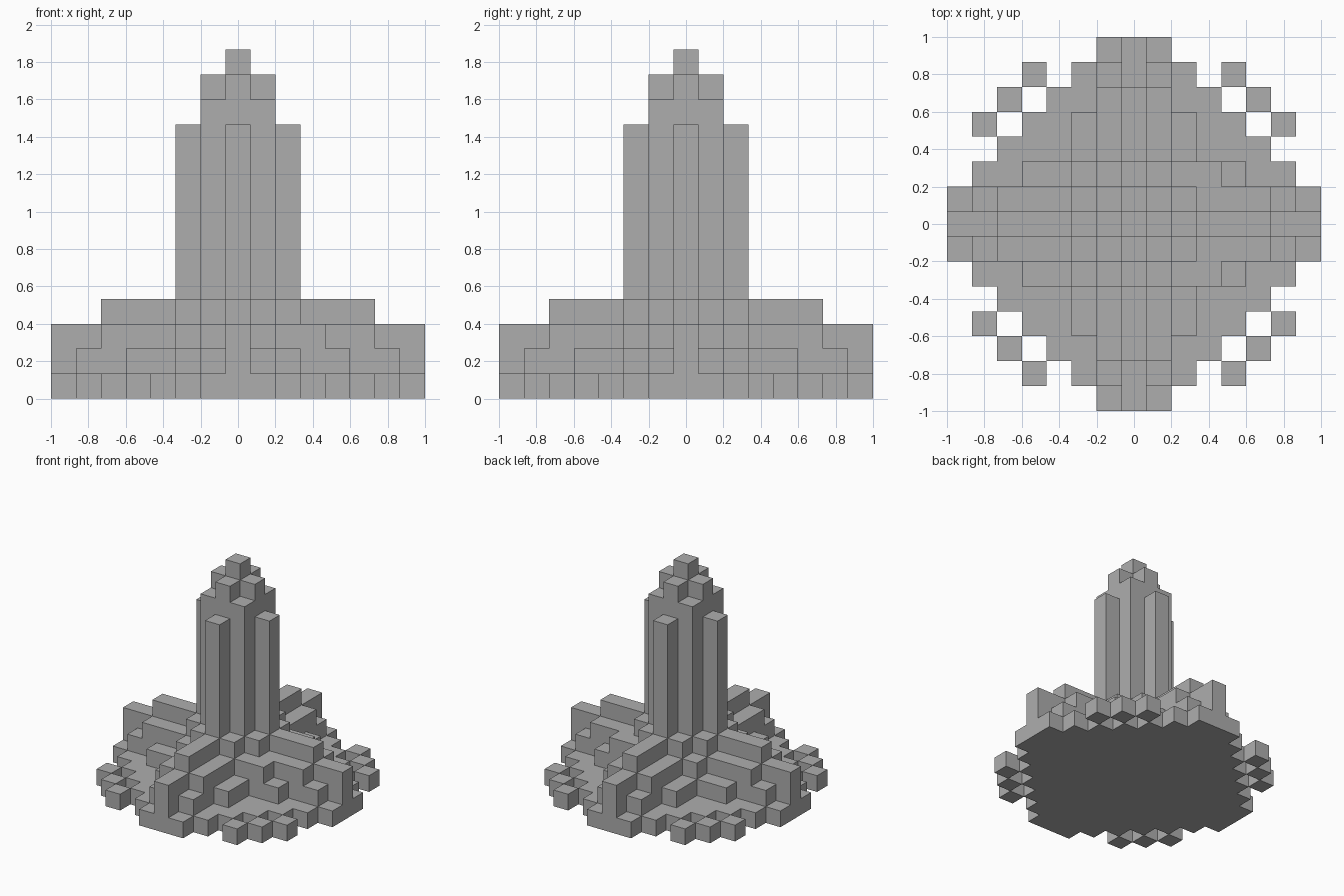
import bpy
import bmesh
from mathutils import Vector

old = bpy.data.objects.get("Cube")
if old:
    bpy.data.objects.remove(old, do_unlink=True)

UNIT = 2 / 15
solid = {}  # block cell -> part name

stone = bpy.data.materials.new("grey stone")
stone.use_nodes = True
stone.diffuse_color = (0.42, 0.42, 0.42, 1)
stone.node_tree.nodes["Principled BSDF"].inputs["Base Color"].default_value = (0.42, 0.42, 0.42, 1)


def stack(part, x, y, height):
    """Fill a column of blocks from the ground, keeping earlier parts."""
    for z in range(height):
        solid.setdefault((x, y, z), part)


def turn(x, y, quarter):
    for _ in range(quarter):
        x, y = -y, x
    return x, y


# Ground plate with a loose diagonal row of blocks at each corner
for x in range(-7, 8):
    for y in range(-7, 8):
        a, b = abs(x), abs(y)
        if a + b <= 8 or (a + b == 10 and min(a, b) >= 4):
            stack("ground_plate", x, y, 1)

# Tower: core, stepped crown, and a slim pilaster on each side
for x in range(-1, 2):
    for y in range(-1, 2):
        stack("tower", x, y, 14 - abs(x) - abs(y))
for q in range(4):
    stack("tower", *turn(2, 0, q), 11)

# Four stepped arms with lower flanks and side blocks
ARMS = ["left_arm", "back_arm", "right_arm", "front_arm"]
for q, name in enumerate(ARMS):
    for d in range(3, 8):
        stack(name, *turn(d, 0, q), 4 if d < 6 else 3)
    for side in (-1, 1):
        for d in range(2, 7):
            height = 4 if d == 2 else 3 if d < 6 else 2
            stack(name, *turn(d, side, q), height)
        stack(name, *turn(3, 2 * side, q), 3 if q == 0 else 2)
        stack(name, *turn(4, 2 * side, q), 2)
    stack(name, *turn(2, 2, q), 3)

# Build the exposed block faces of every part
SIDES = [Vector(v) * s for v in ((1, 0, 0), (0, 1, 0), (0, 0, 1)) for s in (1, -1)]


def build(part):
    bm = bmesh.new()
    for cell, owner in solid.items():
        if owner != part:
            continue
        centre = Vector(cell) + Vector((0, 0, 0.5))
        for n in SIDES:
            if tuple(int(c) for c in Vector(cell) + n) in solid:
                continue
            u = Vector((n.y, n.z, n.x)) / 2
            v = n.cross(u)
            mid = centre + n / 2
            corners = (mid - u - v, mid + u - v, mid + u + v, mid - u + v)
            bm.faces.new([bm.verts.new(c * UNIT) for c in corners])
    bmesh.ops.remove_doubles(bm, verts=bm.verts, dist=0.001)
    mesh = bpy.data.meshes.new(part)
    bm.to_mesh(mesh)
    bm.free()
    mesh.materials.append(stone)
    bpy.context.collection.objects.link(bpy.data.objects.new(part, mesh))


for part in ["ground_plate", "tower"] + ARMS:
    build(part)
